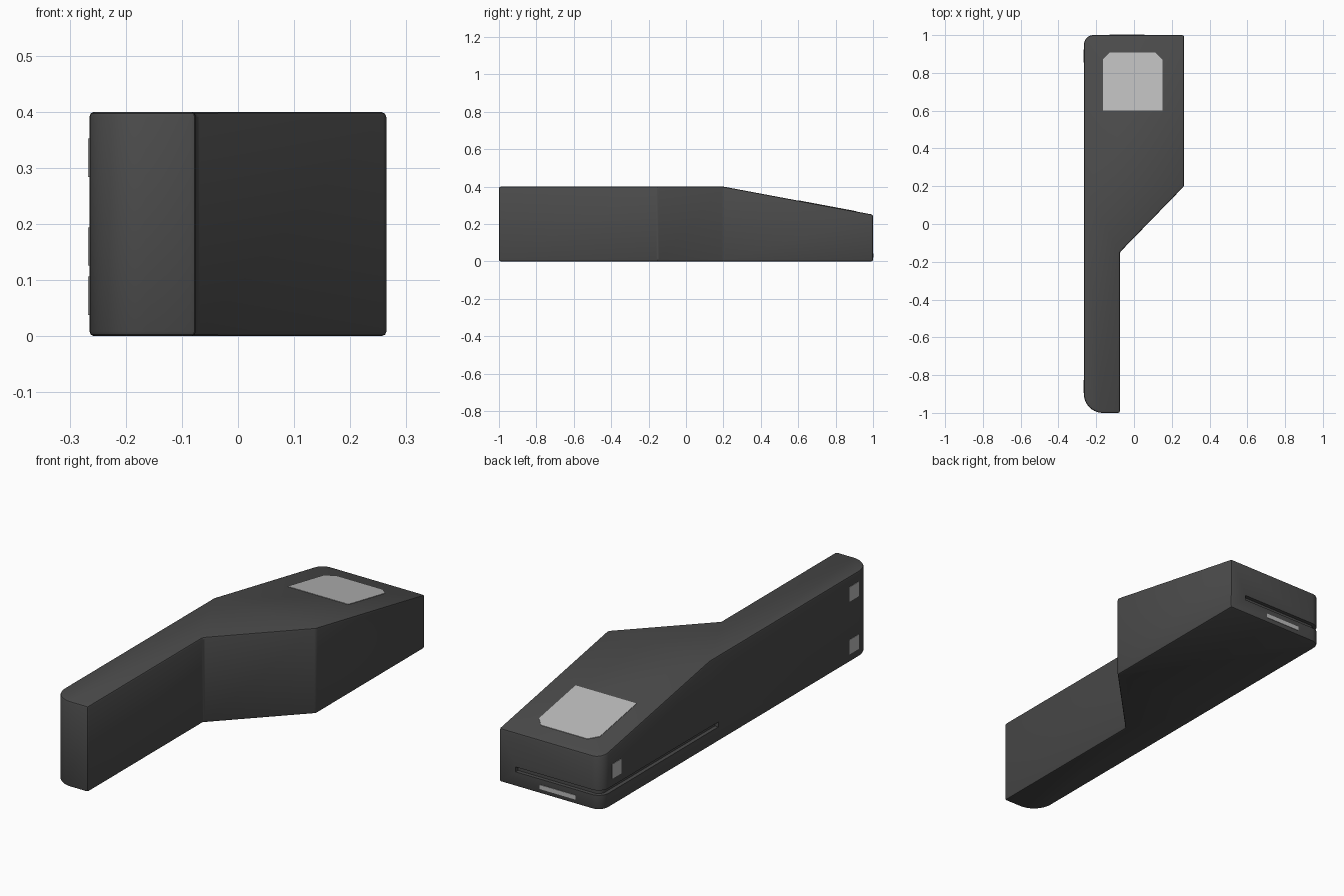
import bpy, bmesh, math
from mathutils import Vector

if "Cube" in bpy.data.objects:
    bpy.data.objects.remove(bpy.data.objects["Cube"])


def material(name, v):
    m = bpy.data.materials.new(name)
    m.diffuse_color = (v, v, v, 1)
    m.use_nodes = True
    m.node_tree.nodes["Principled BSDF"].inputs["Base Color"].default_value = m.diffuse_color
    return m


DARK = material("dark_plastic", 0.07)
LIGHT = material("light_panel", 0.5)


def arc(cx, cy, r, a0, a1, n=10):
    return [(cx + r * math.cos(math.radians(a0 + (a1 - a0) * i / n)),
             cy + r * math.sin(math.radians(a0 + (a1 - a0) * i / n))) for i in range(n + 1)]


def prism(name, points, vec, mat, shape=None):
    """Extrude a closed 3D outline along vec; shape may edit the bmesh."""
    bm = bmesh.new()
    face = bm.faces.new([bm.verts.new(p) for p in points])
    ext = bmesh.ops.extrude_face_region(bm, geom=[face], use_keep_orig=True)
    new = [g for g in ext["geom"] if isinstance(g, bmesh.types.BMVert)]
    bmesh.ops.translate(bm, verts=new, vec=vec)
    if shape:
        shape(bm)
    bmesh.ops.recalc_face_normals(bm, faces=bm.faces[:])
    me = bpy.data.meshes.new(name)
    bm.to_mesh(me)
    bm.free()
    ob = bpy.data.objects.new(name, me)
    me.materials.append(mat)
    bpy.context.collection.objects.link(ob)
    return ob


L, R, SLOPE_Y = -0.265, 0.265, 0.2


def top_z(y):
    return 0.4 - max(0, y - SLOPE_Y) * 0.15 / 0.8


def slope_top(bm):
    bmesh.ops.bisect_plane(bm, geom=bm.verts[:] + bm.edges[:] + bm.faces[:],
                           plane_co=(0, SLOPE_Y, 0), plane_no=(0, 1, 0), dist=1e-5)
    for v in bm.verts:
        if v.co.z > 0.2:
            v.co.z = top_z(v.co.y)


# Body: stepped outline with two rounded left corners and a sloping rear top
outline = ([(-0.075, -1), (-0.075, -0.15), (R, SLOPE_Y), (R, 1)]
           + arc(L + 0.05, 0.95, 0.05, 90, 180)
           + arc(L + 0.1, -0.9, 0.1, 180, 270))
body = prism("body", [(x, y, 0) for x, y in outline], (0, 0, 0.4), DARK, slope_top)
bev = body.modifiers.new("bevel", 'BEVEL')
bev.width, bev.segments, bev.limit_method = 0.009, 2, 'ANGLE'
bev.angle_limit = math.radians(30)

# Seam groove running round the rear left corner
d = 0.018
seam = ([(0.18, 1.1), (0.18, 1 - d)] + arc(L + 0.05, 0.95, 0.05 - d, 90, 180)
        + [(L + d, 0.14), (L - 0.1, 0.14), (L - 0.1, 1.1)])
cutter = prism("seam_cutter", [(x, y, 0.068) for x, y in seam], (0, 0, 0.023), DARK)
cutter.hide_render = True
cut = body.modifiers.new("seam", 'BOOLEAN')
cut.operation, cut.solver, cut.object = 'DIFFERENCE', 'EXACT', cutter

bpy.ops.object.select_all(action='DESELECT')
body.select_set(True)
bpy.context.view_layer.objects.active = body
bpy.ops.object.convert(target='MESH')
bpy.ops.object.shade_smooth_by_angle(angle=math.radians(25))
bpy.data.objects.remove(cutter)

# Screen lying on the slope, outer corners clipped
screen = [(-0.165, 0.6), (0.15, 0.6), (0.15, 0.87), (0.112, 0.908), (-0.127, 0.908), (-0.165, 0.87)]
prism("screen", [(x, y, top_z(y) - 0.004) for x, y in screen], (0, 0, 0.006), LIGHT)

# Square pads on the left side
for i, (y, z) in enumerate([(0.89, 0.16), (-0.86, 0.318), (-0.86, 0.072)]):
    h = 0.034
    pts = [(L - 0.002, y + a * h, z + b * h) for a, b in ((-1, -1), (1, -1), (1, 1), (-1, 1))]
    prism(f"side_pad_{i + 1}", pts, (0.006, 0, 0), LIGHT)

# Narrow bar at the rear below the seam
bar = [(x, 1.002, z) for x, z in ((-0.13, 0.022), (0.055, 0.022), (0.055, 0.042), (-0.13, 0.042))]
prism("rear_bar", bar, (0, -0.006, 0), LIGHT)
